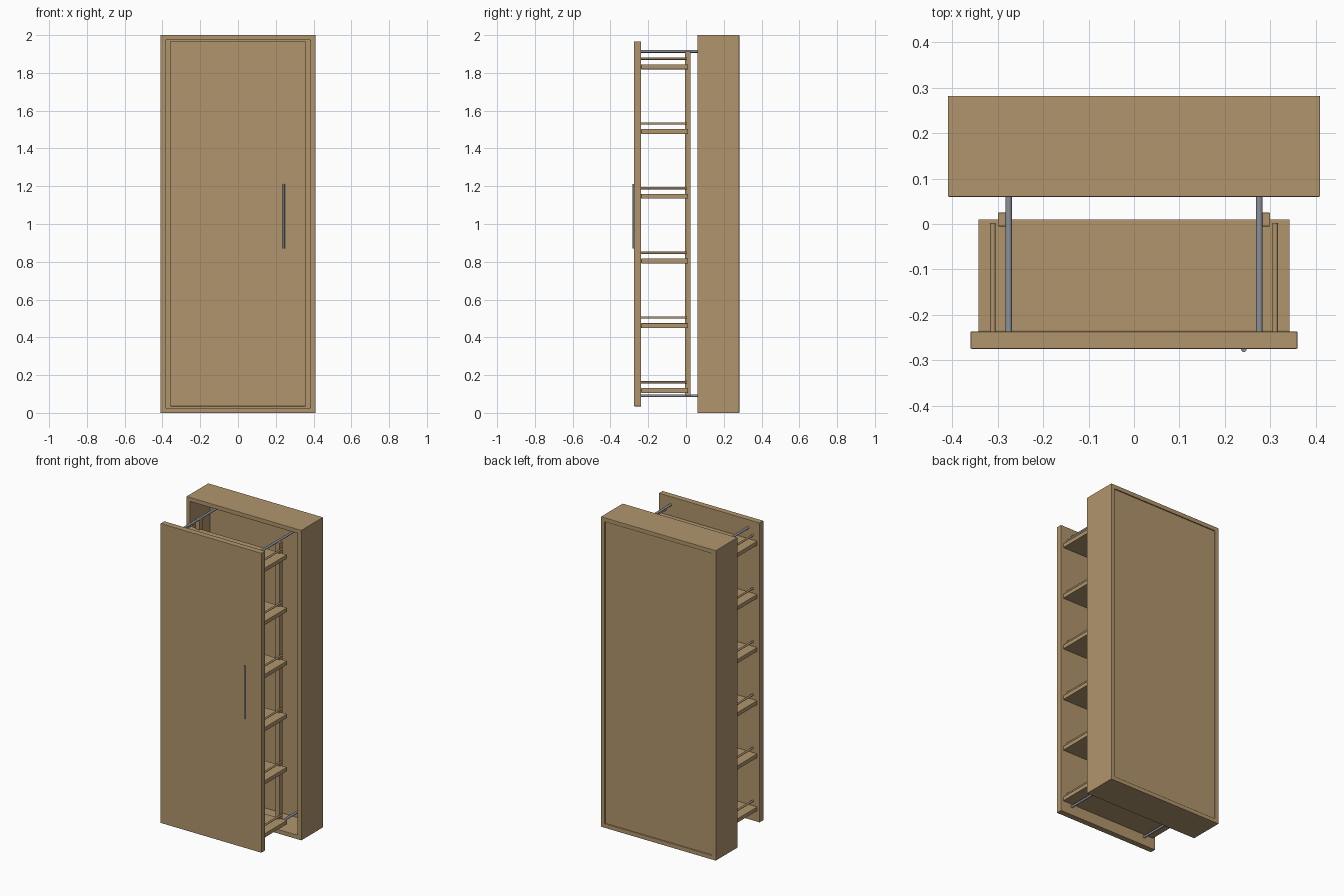
import bpy, bmesh
from math import pi
from mathutils import Matrix, Vector

cube = bpy.data.objects.get("Cube")
if cube:
    bpy.data.objects.remove(cube, do_unlink=True)


def material(name, rgb):
    mat = bpy.data.materials.new(name)
    mat.use_nodes = True
    mat.diffuse_color = (*rgb, 1)
    mat.node_tree.nodes["Principled BSDF"].inputs["Base Color"].default_value = (*rgb, 1)
    return mat


wood = material("tan wood", (0.434, 0.301, 0.153))
steel = material("grey steel", (0.26, 0.28, 0.32))


def add(name, bm, mat, bevel=0):
    bmesh.ops.recalc_face_normals(bm, faces=bm.faces)
    mesh = bpy.data.meshes.new(name)
    bm.to_mesh(mesh)
    bm.free()
    mesh.materials.append(mat)
    obj = bpy.data.objects.new(name, mesh)
    bpy.context.collection.objects.link(obj)
    if bevel:
        mod = obj.modifiers.new("soft edges", "BEVEL")
        mod.width = bevel
        mod.segments = 2
    return obj


def box(name, x, y, z, mat=wood, bevel=0.002):
    """Box from (min, max) pairs."""
    bm = bmesh.new()
    bmesh.ops.create_cube(bm, size=1)
    for v in bm.verts:
        v.co = [lo + (c + 0.5) * (hi - lo) for c, (lo, hi) in zip(v.co, (x, y, z))]
    return add(name, bm, mat, bevel)


def rod(name, start, end, radius, mat):
    """Round bar between two points."""
    a, b = Vector(start), Vector(end)
    turn = (b - a).to_track_quat("Z", "Y").to_matrix().to_4x4()
    bm = bmesh.new()
    bmesh.ops.create_cone(bm, cap_ends=True, segments=16, radius1=radius, radius2=radius,
                          depth=(b - a).length, matrix=Matrix.Translation((a + b) / 2) @ turn)
    obj = add(name, bm, mat)
    bpy.ops.object.select_all(action="DESELECT")
    obj.select_set(True)
    bpy.context.view_layer.objects.active = obj
    bpy.ops.object.shade_smooth_by_angle(angle=pi / 4)
    return obj


# Cabinet frame: one hollow rectangular ring
half, height, wall, front, back = 0.41, 2.0, 0.027, 0.06, 0.282
bm = bmesh.new()
rings = []
for inset, y in ((0, front), (0, back), (wall, back), (wall, front)):
    w, lo, hi = half - inset, inset, height - inset
    rings.append([bm.verts.new((x, y, z)) for x, z in ((-w, lo), (w, lo), (w, hi), (-w, hi))])
for r in range(4):
    a, b = rings[r], rings[(r + 1) % 4]
    for i in range(4):
        j = (i + 1) % 4
        bm.faces.new((a[i], a[j], b[j], b[i]))
add("cabinet_frame", bm, wood, 0.002)

# Recessed back panel
inner = half - wall
box("back_panel", (-inner, inner), (0.26, 0.275), (wall, height - wall), bevel=0)

# Pull-out door and its handle
door_back = -0.237
box("door_panel", (-0.36, 0.36), (-0.275, door_back), (0.035, 1.967))
rod("handle", (0.242, -0.276, 0.87), (0.242, -0.276, 1.212), 0.006, steel)

# Shelves with a guard rail along each side
for n in range(6):
    top = 0.132 + 0.3426 * n
    box(f"shelf_{n + 1}", (-0.343, 0.343), (door_back, 0.01), (top - 0.026, top))
    for side, s in (("left", 1), ("right", -1)):
        rod(f"{side}_guard_rail_{n + 1}", (s * 0.311, door_back, top + 0.03),
            (s * 0.311, 0.002, top + 0.03), 0.006, wood)

# Rear posts and the slide rods running into the cabinet
for side, s in (("left", 1), ("right", -1)):
    box(f"{side}_rear_post", sorted((s * 0.27, s * 0.30)), (-0.005, 0.025), (0.092, 1.913))
    for level, z in (("upper", 1.914), ("lower", 0.091)):
        rod(f"{side}_{level}_slide_rod", (s * 0.276, door_back, z), (s * 0.276, 0.26, z),
            0.0075, steel)
